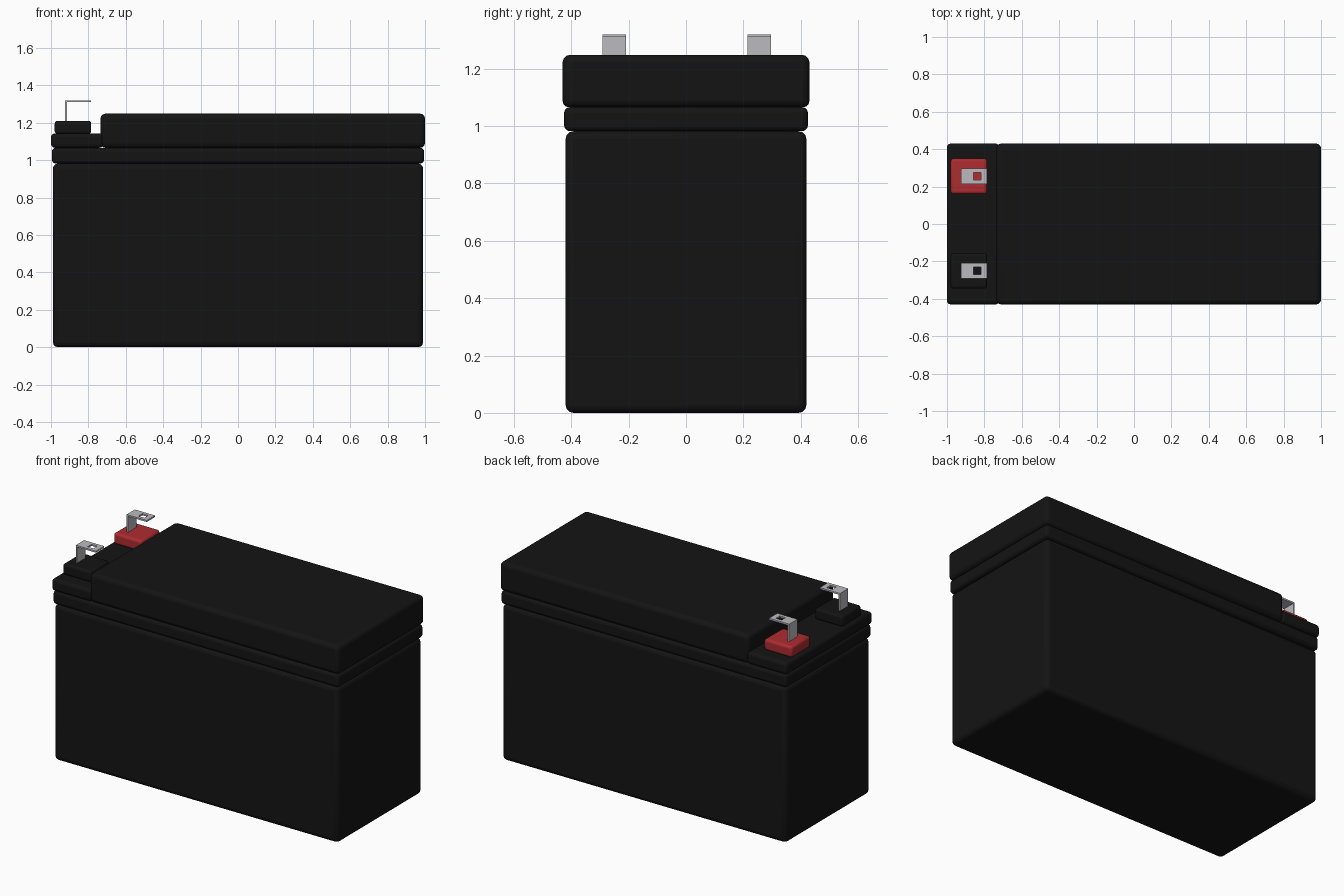
import bpy

if "Cube" in bpy.data.objects:
    bpy.data.objects.remove(bpy.data.objects["Cube"])


def material(name, rgb):
    m = bpy.data.materials.new(name)
    m.diffuse_color = (*rgb, 1)
    m.use_nodes = True
    m.node_tree.nodes["Principled BSDF"].inputs["Base Color"].default_value = m.diffuse_color
    return m


BLACK = material("black_plastic", (0.007, 0.007, 0.007))
RED = material("red_plastic", (0.42, 0.025, 0.03))
METAL = material("tab_metal", (0.5, 0.5, 0.53))


def box(name, lo, hi, mat, bevel=0.0, segments=3):
    """Box between two corners, with an optional rounded bevel."""
    bpy.ops.mesh.primitive_cube_add(size=1, location=[(a + b) / 2 for a, b in zip(lo, hi)])
    ob = bpy.context.object
    ob.name = ob.data.name = name
    ob.scale = [b - a for a, b in zip(lo, hi)]
    bpy.ops.object.transform_apply(location=False, rotation=False, scale=True)
    ob.data.materials.append(mat)
    if bevel:
        mod = ob.modifiers.new("rounded_edges", 'BEVEL')
        mod.width, mod.segments = bevel, segments
        bpy.ops.object.shade_smooth_by_angle()
    return ob


# Case, rim band and stepped lid
box("case", (-0.99, -0.42, 0), (0.99, 0.42, 0.982), BLACK, 0.028)
box("rim_band", (-0.995, -0.425, 0.982), (0.995, 0.425, 1.066), BLACK, 0.02)
box("lid_terminal_step", (-1, -0.43, 1.066), (-0.72, 0.43, 1.143), BLACK, 0.02)
box("lid_upper", (-0.735, -0.43, 1.066), (1, 0.43, 1.248), BLACK, 0.025)

# Terminals: coloured pad, upright strip and bent tab with a square hole
for label, y, mat in (("positive", 0.255, RED), ("negative", -0.25, BLACK)):
    box(label + "_pad", (-0.98, y - 0.095, 1.14), (-0.785, y + 0.095, 1.21), mat, 0.015)
    box(label + "_tab_upright", (-0.925, y - 0.041, 1.2), (-0.915, y + 0.041, 1.32), METAL)
    tab = box(label + "_tab_top", (-0.915, y - 0.041, 1.31), (-0.785, y + 0.041, 1.32), METAL)
    cutter = box(label + "_hole_cutter", (-0.858, y - 0.02, 1.28), (-0.817, y + 0.02, 1.35), METAL)
    cutter.hide_render = True
    cutter.hide_set(True)
    hole = tab.modifiers.new("square_hole", 'BOOLEAN')
    hole.operation, hole.solver, hole.object = 'DIFFERENCE', 'EXACT', cutter
